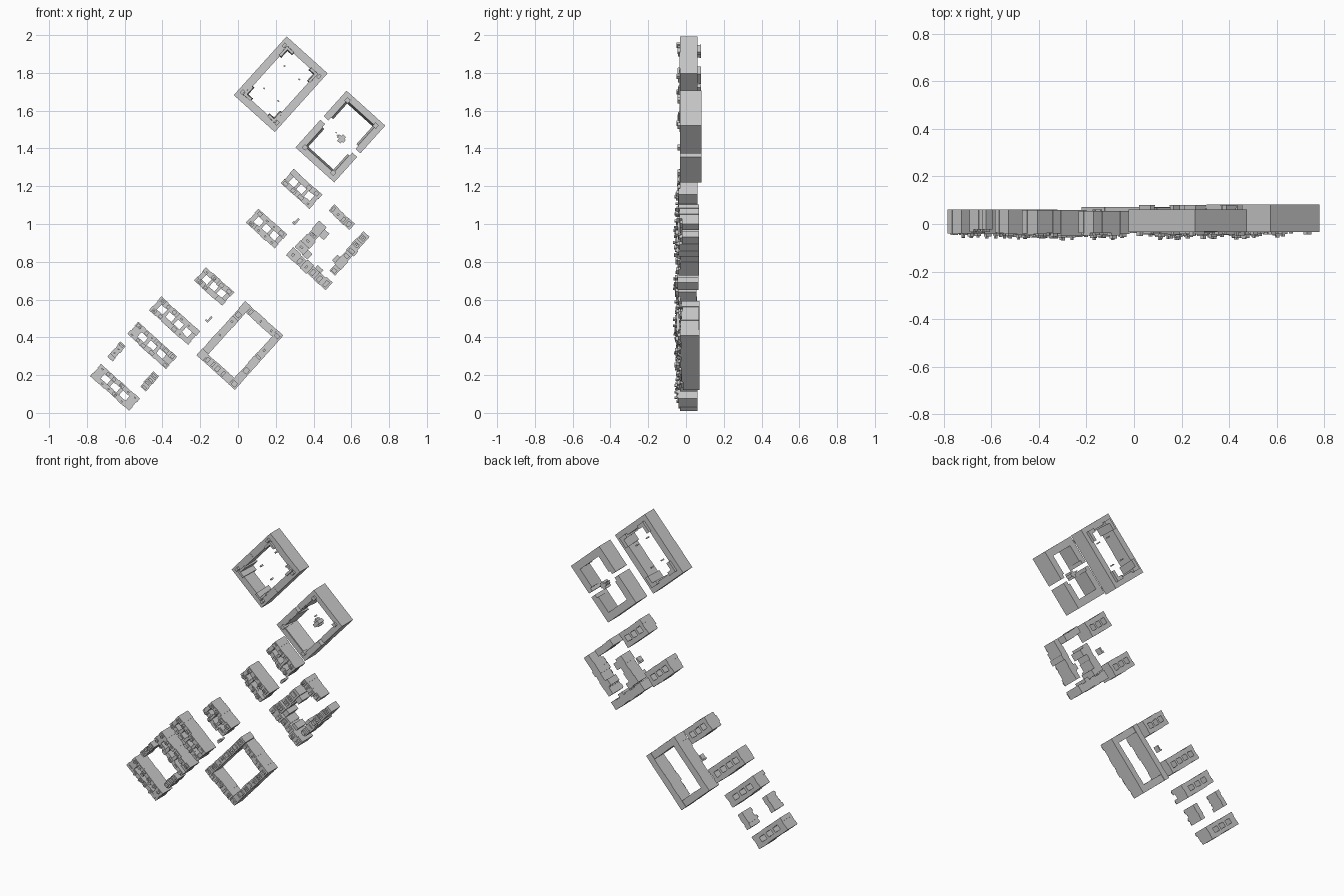
import bpy, bmesh, math, random
from mathutils import Vector

if "Cube" in bpy.data.objects:
    bpy.data.objects.remove(bpy.data.objects["Cube"])

random.seed(7)
ANG = math.radians(-42)
U = Vector((math.cos(ANG), 0, math.sin(ANG)))     # street direction, down to the right
V = Vector((-math.sin(ANG), 0, math.cos(ANG)))    # street direction, up to the right
FACES = [(0, 1, 2, 3), (7, 6, 5, 4), (0, 4, 5, 1), (1, 5, 6, 2), (2, 6, 7, 3), (3, 7, 4, 0)]


class Part:
    """Collects boxes in a street-aligned frame, roofs facing -y."""

    def __init__(self, cx, cz):
        self.c = Vector((cx, 0, cz))
        self.bm = bmesh.new()

    def box(self, u0, u1, v0, v1, front, back, lean=(0, 0, 0, 0)):
        a, b, c, d = lean
        pts = [(u0, v0, back), (u1, v0, back), (u1, v1, back), (u0, v1, back),
               (u0 + a, v0 + c, front), (u1 - b, v0 + c, front),
               (u1 - b, v1 - d, front), (u0 + a, v1 - d, front)]
        vs = [self.bm.verts.new(self.c + U * u + V * v + Vector((0, y, 0))) for u, v, y in pts]
        for f in FACES:
            self.bm.faces.new([vs[i] for i in f])

    def row(self, u0, u1, v0, v1, n, front, back, var=.008, jog=.004, roof=.018):
        """A terrace of n houses along the longer side, with roof blocks."""
        along_u = (u1 - u0) > (v1 - v0)
        lo, hi = (u0, u1) if along_u else (v0, v1)
        p, q = (v0, v1) if along_u else (u0, u1)
        cuts = [lo + (hi - lo) * (i + (random.uniform(-.2, .2) if 0 < i < n else 0)) / n
                for i in range(n + 1)]
        for a, b in zip(cuts, cuts[1:]):
            f = front + random.uniform(-var, var)
            p1, q1 = p + random.uniform(0, jog), q - random.uniform(0, jog)
            w, t = b - a, q1 - p1
            put = (lambda a, b, c, d, *r: self.box(a, b, c, d, *r)) if along_u else \
                  (lambda a, b, c, d, *r: self.box(c, d, a, b, *r))
            put(a, b, p1, q1, f, back)
            if roof:
                s = random.uniform(.1, .3)
                put(a + w * s, a + w * (s + .5), p1 + t * .15, q1 - t * .2,
                    f - random.uniform(.3, .75) * roof, f)
                if random.random() < .6:
                    put(a + w * .35, a + w * .6, p1 + t * .3, p1 + t * .6, f - roof, f)

    def done(self, name):
        bmesh.ops.recalc_face_normals(self.bm, faces=self.bm.faces)
        me = bpy.data.meshes.new(name)
        self.bm.to_mesh(me)
        self.bm.free()
        bpy.context.collection.objects.link(bpy.data.objects.new(name, me))


def slab(name, cx, cz, lu, lv, front, back, holes, cap=.03, stripes=5):
    """Long block with a line of light wells between two terraces."""
    p = Part(cx, cz)
    h, t = lu / 2, lv * .34
    p.row(-h, h, lv / 2 - t, lv / 2, stripes, front, back)
    p.row(-h, h, -lv / 2, -lv / 2 + t, stripes, front, back)
    # cross wings between the wells
    span = lu - 2 * cap
    step = span / holes
    well = step * .6
    edges = [-h] + [e for i in range(holes) for e in
                    (-h + cap + step * (i + .5) - well / 2, -h + cap + step * (i + .5) + well / 2)] + [h]
    for a, b in zip(edges[::2], edges[1::2]):
        p.box(a + .003, b - .003, -lv / 2 + t - .006, lv / 2 - t + .006,
              front + random.uniform(-.012, .02), back)
    p.done(name)


# Top court: closed ring, stepped sloping corner wings
p = Part(.226, 1.74)
hu, hv, t = .146, .209, .043
for s in (-1, 1):
    a, b = sorted((s * hu, s * (hu - t)))
    p.row(a, b, -hv, hv, 2, -.033, .062, .002, 0, 0)
    a, b = sorted((s * hv, s * (hv - t)))
    p.row(-hu + t, hu - t, a, b, 2, -.033, .062, .002, 0, 0)
    for r in (-1, 1):
        iu, iv = s * (hu - t), r * (hv - t)
        ua = sorted((iu + s * .012, iu - s * .012))
        va = sorted((iv + r * .012, iv - r * .06))
        p.box(*ua, *va, -.042, .08, (.005, .005, .004, .004))
        ub = sorted((iu + s * .012, iu - s * .045))
        vb = sorted((iv + r * .012, iv - r * .012))
        p.box(*ub, *vb, -.045, .08, (.004, .004, .005, .005))
        ud = sorted((iu + s * .028, iu + s * .012))
        p.box(*ud, *vb, -.05, -.03)
p.done("top_court")

# Small pavilions in the top court
p = Part(.226, 1.74)
for u, v in ((-.05, .085), (.055, .085), (.05, -.075), (-.05, -.075)):
    p.box(u - .005, u + .005, v - .004, v + .004, .035, .06)
p.done("top_court_pavilions")

# Second court: two facing U-shaped blocks with sloped inner roofs
for s, name in ((1, "second_court_upper"), (-1, "second_court_lower")):
    p = Part(.542, 1.463)
    hu, hv, t, k = .138, .202, .034, .014
    shift = -.008
    front = -.033
    for r in (-1, 1):
        a, b = sorted((r * hu, r * (hu - t)))
        c, d = sorted((s * hv, s * .013 + r * shift))
        p.box(a, b, c, d, front, .083)
        a, b = sorted((r * (hu - t), r * (hu - t - k)))
        c, d = sorted((s * (hv - .01), s * .035 + r * shift))
        p.box(a, b, c, d, front + .004, .083, (k * .8, 0, 0, 0) if r > 0 else (0, k * .8, 0, 0))
        u = r * (hu - t - .004)
        p.box(u - .012, u + .012, s * (hv - t) - .012, s * (hv - t) + .012, -.045, .08)
    c, d = sorted((s * hv, s * (hv - t)))
    p.box(-hu + t, hu - t, c, d, front, .083)
    c, d = sorted((s * (hv - t), s * (hv - t - k)))
    p.box(-hu + t, hu - t, c, d, front + .004, .083, (0, 0, k * .8, 0) if s > 0 else (0, 0, 0, k * .8))
    p.done(name)

# Garden house in the second court
p = Part(.548, 1.452)
p.box(-.022, .022, -.01, .01, .035, .078)
p.box(-.01, .012, -.024, .022, .028, .078)
p.box(-.03, -.022, -.006, .004, .05, .078)
p.box(-.046, -.038, .002, .008, .055, .078)
p.done("garden_house")

# Third block: two slabs and an open court
slab("third_slab_right", .336, 1.185, .205, .105, -.035, .062, 3, .02, 4)
slab("third_slab_left", .151, .976, .205, .105, -.042, .06, 3, .02, 4)
p = Part(.309, 1.013)
p.box(-.006, .006, -.02, .02, .02, .06)
p.box(-.012, .002, -.02, -.008, .03, .06)
p.done("third_kiosk")
p = Part(.474, .87)
p.row(-.14, -.068, -.11, .08, 4, -.035, .065, .012, .014)
p.row(-.14, .14, -.178, -.112, 6, -.038, .065, .012, .01)
p.box(-.08, -.045, .02, .065, -.02, .065)
p.box(-.08, -.04, -.115, -.075, -.028, .065)
p.box(.02, .06, -.125, -.1, -.02, .065)
p.done("third_corner_block")
p = Part(.474, .87)
p.row(.075, .135, -.08, .195, 6, -.032, .068, .012, .012)
p.box(.06, .09, -.03, .01, -.02, .068)
p.done("third_right_terrace")
p = Part(.474, .87)
p.row(-.13, .02, .147, .2, 4, -.03, .068, .01, .009)
p.done("third_top_terrace")

# Fourth block: two slabs and a closed court
slab("fourth_slab_right", -.127, .669, .2, .1, -.045, .055, 3, .02, 4)
slab("fourth_slab_left", -.336, .487, .277, .1, -.045, .058, 4, .02, 6)
p = Part(-.151, .495)
p.box(-.005, .005, -.02, .02, .025, .06)
p.box(-.014, .005, -.02, -.011, .03, .06)
p.done("fourth_kiosk")
p = Part(.011, .357)
hu, hv, t = .1375, .193, .046
for s in (-1, 1):
    a, b = sorted((s * hu, s * (hu - t)))
    p.row(a, b, -hv, hv, 8, -.024, .071, .008, .003, .014)
    a, b = sorted((s * hv, s * (hv - t)))
    p.row(-hu + t, hu - t, a, b, 5, -.026, .069, .008, .003, .014)
p.done("fourth_court")

# Lowest block: two slabs joined by two short terraces
slab("lowest_slab_right", -.455, .357, .277, .09, -.042, .06, 3, .04, 6)
slab("lowest_slab_left", -.651, .135, .277, .09, -.038, .06, 3, .04, 6)
for name, x, z in (("lowest_terrace_upper", -.643, .325), ("lowest_terrace_lower", -.468, .167)):
    p = Part(x, z)
    p.row(-.022, .022, -.053, .053, 4, -.03, .06, .008, .006, .016)
    p.done(name)
